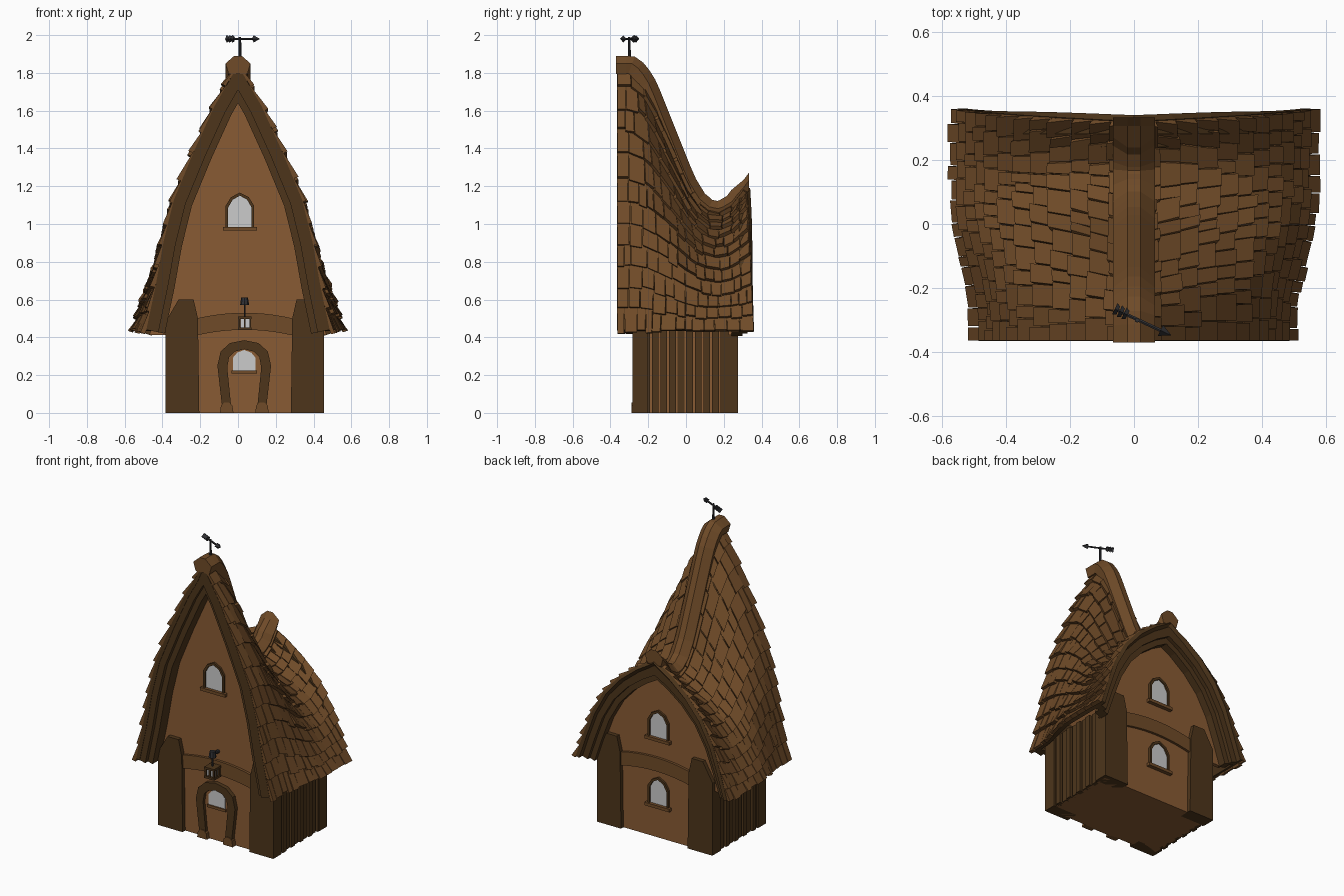
import bpy, bmesh, math, random
from mathutils import Vector

if "Cube" in bpy.data.objects:
    bpy.data.objects.remove(bpy.data.objects["Cube"])
random.seed(4)

def material(name, rgb):
    m = bpy.data.materials.new(name)
    m.diffuse_color = (*rgb, 1)
    m.use_nodes = True
    m.node_tree.nodes["Principled BSDF"].inputs["Base Color"].default_value = m.diffuse_color
    return m
WALL = material("wall", (0.25, 0.105, 0.034))
WOOD = material("dark_wood", (0.075, 0.036, 0.011))
ROOF = material("shingle", (0.16, 0.07, 0.021))
GLASS = material("glass", (0.55, 0.55, 0.55))
METAL = material("metal", (0.03, 0.03, 0.034))

def build(name, verts, faces, mat):
    me = bpy.data.meshes.new(name)
    me.from_pydata([tuple(v) for v in verts], [], faces)
    bm = bmesh.new()
    bm.from_mesh(me)
    bmesh.ops.recalc_face_normals(bm, faces=bm.faces)
    bm.to_mesh(me)
    bm.free()
    me.materials.append(mat)
    ob = bpy.data.objects.new(name, me)
    bpy.context.collection.objects.link(ob)
    return ob

def prism(name, pts, y0, y1, mat):
    """Outline in x/z pushed through from y0 to y1."""
    n = len(pts)
    verts = [(x, y, z) for y in (y0, y1) for x, z in pts]
    faces = [list(range(n)), list(range(n, 2 * n))]
    faces += [(i, (i + 1) % n, n + (i + 1) % n, n + i) for i in range(n)]
    return build(name, verts, faces, mat)

def strip(name, a, b, y0, y1, mat):
    """Band between two x/z lines of equal length."""
    n = len(a)
    verts = [(x, y, z) for y in (y0, y1) for x, z in list(a) + list(b)]
    faces = [(0, n, 3 * n, 2 * n), (n - 1, 2 * n - 1, 4 * n - 1, 3 * n - 1)]
    for i in range(n - 1):
        j = i + 1
        faces += [(i, j, n + j, n + i), (2 * n + i, 2 * n + j, 3 * n + j, 3 * n + i),
                  (i, j, 2 * n + j, 2 * n + i), (n + i, n + j, 3 * n + j, 3 * n + i)]
    return build(name, verts, faces, mat)

def box(name, x0, x1, y0, y1, z0, z1, mat):
    return prism(name, [(x0, z0), (x1, z0), (x1, z1), (x0, z1)], y0, y1, mat)

def rod(name, a, b, r0, r1, mat, sides=8):
    a, b = Vector(a), Vector(b)
    bpy.ops.mesh.primitive_cone_add(vertices=sides, radius1=r0, radius2=r1,
                                    depth=(b - a).length, location=(a + b) / 2)
    ob = bpy.context.object
    ob.rotation_euler = (b - a).to_track_quat('Z', 'Y').to_euler()
    ob.name = name
    ob.data.materials.append(mat)

# Roof surface: steep front outline blending to a rounded low back outline
RIDGE = [(-.40, 1.84), (-.29, 1.84), (-.25, 1.81), (-.2, 1.73), (-.1, 1.48), (0, 1.23),
         (.06, 1.13), (.12, 1.08), (.18, 1.07), (.25, 1.11), (.34, 1.23), (.40, 1.31)]
FRONT = [(0, 1), (.125, .845), (.235, .672), (.34, .49), (.395, .33), (.435, .17), (.485, 0)]
BACK = [(0, 1), (.125, .895), (.245, .765), (.355, .60), (.44, .40), (.50, .19), (.55, 0)]
EAVE = 0.44

def ridge(y):
    for (a, za), (b, zb) in zip(RIDGE, RIDGE[1:]):
        if y <= b:
            return za + (zb - za) * (y - a) / (b - a)
    return RIDGE[-1][1]

def roof(u, t):
    y = -0.365 + t * (0.685 + 0.04 * u)
    w = min(1, max(0, (y + 0.3) / 0.38))
    w = w * w * (3 - 2 * w)
    i = min(5, max(0, int(u * 6)))
    f = u * 6 - i
    mix = lambda p, k: p[i][k] + (p[i + 1][k] - p[i][k]) * f
    x = mix(FRONT, 0) * (1 - w) + mix(BACK, 0) * w
    h = mix(FRONT, 1) * (1 - w) + mix(BACK, 1) * w
    return Vector((x, y, EAVE + (ridge(y) - EAVE) * h))

def roof_normal(u, t):
    u, t = min(.98, max(.02, u)), min(.98, max(.02, t))
    return (roof(u + .02, t) - roof(u - .02, t)).cross(roof(u, t + .02) - roof(u, t - .02)).normalized()

def outline(t, d):
    """Full roof outline at t, moved inward by d, left eave to right eave."""
    half = [roof(k / 6, t) for k in range(7)]
    pts = [Vector((-p.x, p.z)) for p in half[:0:-1]] + [Vector((p.x, p.z)) for p in half]
    out = []
    for i, p in enumerate(pts):
        a = (p - pts[i - 1]).normalized() if i else None
        b = (pts[i + 1] - p).normalized() if i < len(pts) - 1 else None
        a, b = a or b, b or a
        na, nb = Vector((a.y, -a.x)), Vector((b.y, -b.x))
        m = (na + nb).normalized()
        out.append(p + m * d / m.dot(na))
    return [(p.x, p.y) for p in out]

# Roof deck under the shingles
NT, NU = 24, 12
verts, faces = [], []
W = 2 * NU + 1
for j in range(NT + 1):
    for k in range(-NU, NU + 1):
        p = roof(abs(k) / NU, j / NT)
        verts.append((math.copysign(p.x, k), p.y, p.z))
for j in range(NT):
    for k in range(W - 1):
        faces.append((j * W + k, j * W + k + 1, (j + 1) * W + k + 1, (j + 1) * W + k))
deck = build("roof_deck", verts, faces, WOOD)
if deck.data.polygons[NU].normal.z < 0:
    deck.data.flip_normals()
mod = deck.modifiers.new("thickness", 'SOLIDIFY')
mod.thickness, mod.offset = 0.025, -1

# Overlapping shingles, both slopes
verts, faces = [], []
ROWS = 12
for side in (-1, 1):
    for r in range(ROWS):
        widths = [random.uniform(.6, 1.5) for _ in range(12 + r % 2)]
        t = 0
        for wd in widths:
            t0, t1 = t + .002, t + wd / sum(widths) - .003
            t += wd / sum(widths)
            end = (r + 1.1 + random.uniform(-.12, .12)) / ROWS
            lift = random.uniform(.02, .03)
            base = len(verts)
            for top in (0, 1):
                for u, tt in ((r / ROWS, t0), (r / ROWS, t1), (end, t1), (end, t0)):
                    h = (.003 if u < end else lift) if top else (-.012 if u < end else .002)
                    p = roof(u, tt) + roof_normal(u, tt) * h
                    verts.append((side * max(p.x, 0), p.y, p.z))
            for f in ((0, 1, 2, 3), (4, 5, 6, 7), (0, 1, 5, 4), (1, 2, 6, 5), (2, 3, 7, 6), (3, 0, 4, 7)):
                faces.append([base + i for i in f])
build("roof_shingles", verts, faces, ROOF)

# Ridge cap swept along the sagging ridge
SEC = [(-.05, -.045), (-.066, .01), (-.02, .05), (.02, .05), (.066, .01), (.05, -.045)]
verts, faces = [], []
NR = 26
for j in range(NR + 1):
    y = -0.37 + 0.703 * j / NR
    n = Vector((0, -(ridge(y + .03) - ridge(y - .03)) / .06, 1)).normalized()
    if j == 0 or j >= NR - 1:
        n = Vector((0, 0, 1))
    verts += [Vector((x, y, ridge(y))) + n * h for x, h in SEC]
for j in range(NR):
    faces += [(j * 6 + i, j * 6 + (i + 1) % 6, j * 6 + 6 + (i + 1) % 6, j * 6 + 6 + i) for i in range(6)]
faces += [list(range(6)), list(range(NR * 6, NR * 6 + 6))]
build("ridge_cap", verts, faces, ROOF)

# Gable walls and stepped barge boards, front and back
for name, t, wall, outer, inner in (("front", 0.0, (-.255, -.23), (-.362, -.31), (-.335, -.245)),
                                    ("back", 0.97, (.225, .25), (.28, .325), (.24, .30))):
    prism(name + "_gable_wall", outline(t, .085), *wall, WALL)
    strip(name + "_barge_board", outline(t, .0), outline(t, .065), *outer, WOOD)
    strip(name + "_inner_barge_board", outline(t, .045), outline(t, .10), *inner, WOOD)

# Lower body with side planks
box("house_body", -.365, .435, -.255, .25, 0, .48, WALL)
for i in range(12):
    y = -.272 + i * .0455
    d = .01 * (i % 2) + random.uniform(0, .004)
    box("left_plank", -.385 + d, -.35, y, y + .036, 0, .48, WOOD)
    box("right_plank", .42, .455 - d, y, y + .036, 0, .48, WOOD)

# Corner posts and arched cross beams
POST = [(-.385, 0), (-.205, 0), (-.212, .5), (-.235, .6), (-.315, .6), (-.385, .48)]
beam_x = [-.22 + .051 * i for i in range(11)]
arc = [.03 * (1 - ((x - .035) / .255) ** 2) for x in beam_x]
for name, y0, y1, yb in (("front", -.283, -.2, (-.272, -.24)), ("back", .19, .276, (.24, .266))):
    prism(name + "_left_post", POST, y0, y1, WOOD)
    prism(name + "_right_post", [(.075 - x if x > -.3 else .07 - x, z) for x, z in POST], y0, y1, WOOD)
    strip(name + "_beam", [(x, .5 + a) for x, a in zip(beam_x, arc)],
          [(x, .41 + a) for x, a in zip(beam_x, arc)], *yb, ROOF)

# Arched windows with frame and sill
def arch(cx, z, w, h):
    return [(cx - w, z), (cx - w, z + .62 * h), (cx - .62 * w, z + .87 * h), (cx, z + h),
            (cx + .62 * w, z + .87 * h), (cx + w, z + .62 * h), (cx + w, z)]
def window(name, cx, z, w, h, s, face):
    prism(name + "_glass", arch(cx, z, w, h), s * (face - .01), s * (face + .004), GLASS)
    strip(name + "_frame", arch(cx, z, w + .013, h + .016), arch(cx, z, w, h),
          s * (face - .01), s * (face + .014), WOOD)
    box(name + "_sill", cx - w - .028, cx + w + .028, s * (face - .01), s * (face + .025), z - .02, z, ROOF)
window("front_window", .01, .985, .062, .165, -1, .255)
window("back_upper_window", .02, .66, .062, .165, 1, .25)
window("back_lower_window", .02, .22, .062, .165, 1, .25)

# Door with horseshoe frame and stone feet
FO = [(.118, .04), (.132, .16), (.142, .25), (.125, .325), (.075, .37), (0, .385)]
FI = [(.07, .04), (.082, .16), (.09, .24), (.08, .295), (.05, .325), (0, .337)]
def mirrored(half):
    return [(.033 - x, z) for x, z in half] + [(.033 + x, z) for x, z in half[-2::-1]]
strip("door_frame", mirrored(FO), mirrored(FI), -.282, -.25, WOOD)
prism("door", [(.033 - .07, 0)] + mirrored(FI) + [(.033 + .07, 0)], -.262, -.245, WALL)
for x in (-.06, .127):
    prism("door_foot", [(x - .036, 0), (x + .036, 0), (x + .03, .04), (x + .012, .055),
                        (x - .012, .055), (x - .03, .04)], -.288, -.25, ROOF)
prism("door_glass", arch(.033, .225, .06, .108), -.266, -.255, GLASS)
box("door_sill", -.035, .1, -.274, -.255, .208, .225, ROOF)

# Hanging lantern
rod("lantern_bracket", (.035, -.25, .585), (.035, -.31, .59), .012, .010, METAL)
rod("lantern_knob", (.035, -.315, .57), (.035, -.315, .61), .024, .018, METAL)
rod("lantern_chain", (.035, -.315, .51), (.035, -.315, .58), .005, .005, METAL, 6)
box("lantern_pane", .012, .06, -.337, -.293, .45, .5, GLASS)
for z in (.438, .497):
    box("lantern_plate", 0, .072, -.351, -.279, z, z + .014, WOOD)
for x in (.002, .031, .06):
    for y in (-.349, -.32, -.291):
        if x != .031 or y != -.32:
            box("lantern_bar", x, x + .009, y, y + .009, .44, .5, WOOD)

# Weathervane
rod("vane_pole", (.01, -.3, 1.85), (.01, -.3, 1.99), .008, .007, METAL)
tail, head = Vector((-.06, -.265, 1.98)), Vector((.115, -.347, 1.98))
d = (head - tail).normalized()
rod("vane_shaft", tail, head - d * .02, .006, .006, METAL, 6)
rod("vane_arrow_head", head - d * .036, head, .019, .001, METAL, 4)
for k in (0, .016, .032):
    rod("vane_fletching", tail + d * k, tail + d * (k + .012), .02, .014, METAL, 4)
